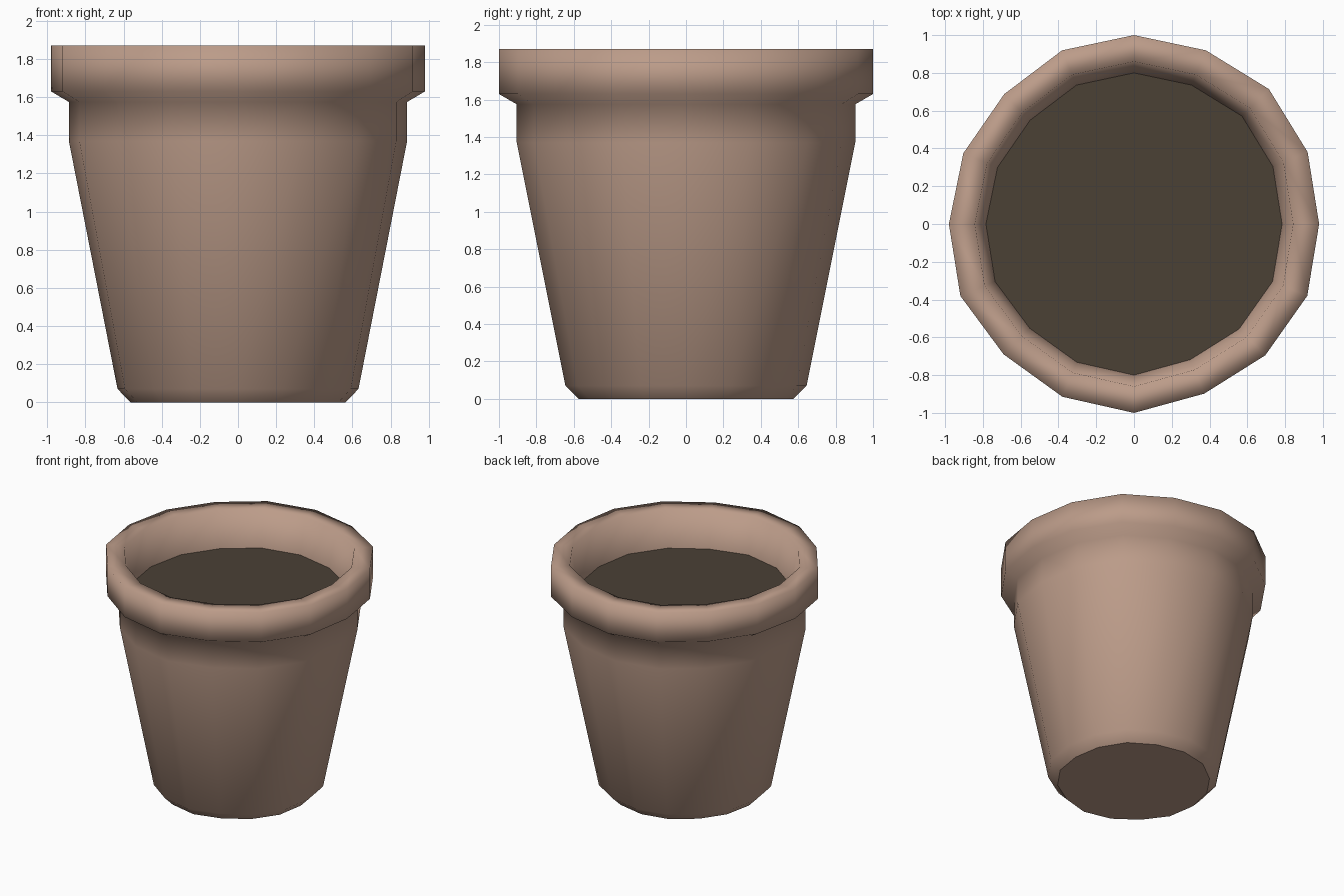
import bpy, bmesh
from math import cos, sin, pi

if "Cube" in bpy.data.objects:
    bpy.data.objects.remove(bpy.data.objects["Cube"])

SIDES = 16
# slight hand-made wobble of the radius at each side
WOBBLE = [.98, .995, 1.01, .995, 1.0, .995, .972, .978,
          .98, .995, .976, .99, 1.0, .972, .983, .993]


def material(name, rgb):
    m = bpy.data.materials.new(name)
    m.diffuse_color = (*rgb, 1)
    m.use_nodes = True
    m.node_tree.nodes["Principled BSDF"].inputs["Base Color"].default_value = m.diffuse_color
    return m


def ring(bm, r, z):
    return [bm.verts.new((r * w * cos(2 * pi * i / SIDES),
                          r * w * sin(2 * pi * i / SIDES), z))
            for i, w in enumerate(WOBBLE)]


def finish(bm, name, mat):
    me = bpy.data.meshes.new(name)
    bm.to_mesh(me)
    bm.free()
    me.materials.append(mat)
    ob = bpy.data.objects.new(name, me)
    bpy.context.collection.objects.link(ob)
    return ob


clay = material("clay", (.50, .33, .25))
earth = material("earth", (.07, .052, .036))

# pot wall: chamfered foot, tapered body, collar, rim and inner wall
PROFILE = [(.575, 0), (.645, .07), (.905, 1.37), (.905, 1.575),
           (1.0, 1.63), (1.0, 1.87), (.86, 1.87), (.80, 1.58)]
bm = bmesh.new()
rings = [ring(bm, r, z) for r, z in PROFILE]
for a, b in zip(rings, rings[1:]):
    for i in range(SIDES):
        j = (i + 1) % SIDES
        bm.faces.new((a[i], a[j], b[j], b[i])).smooth = True
# flat underside with its own crisp edge
base = bm.faces.new(rings[0][::-1])
for e in base.edges:
    e.smooth = False
finish(bm, "pot", clay)

# soil surface
bm = bmesh.new()
bm.faces.new(ring(bm, .80, 1.58))
finish(bm, "soil", earth)
